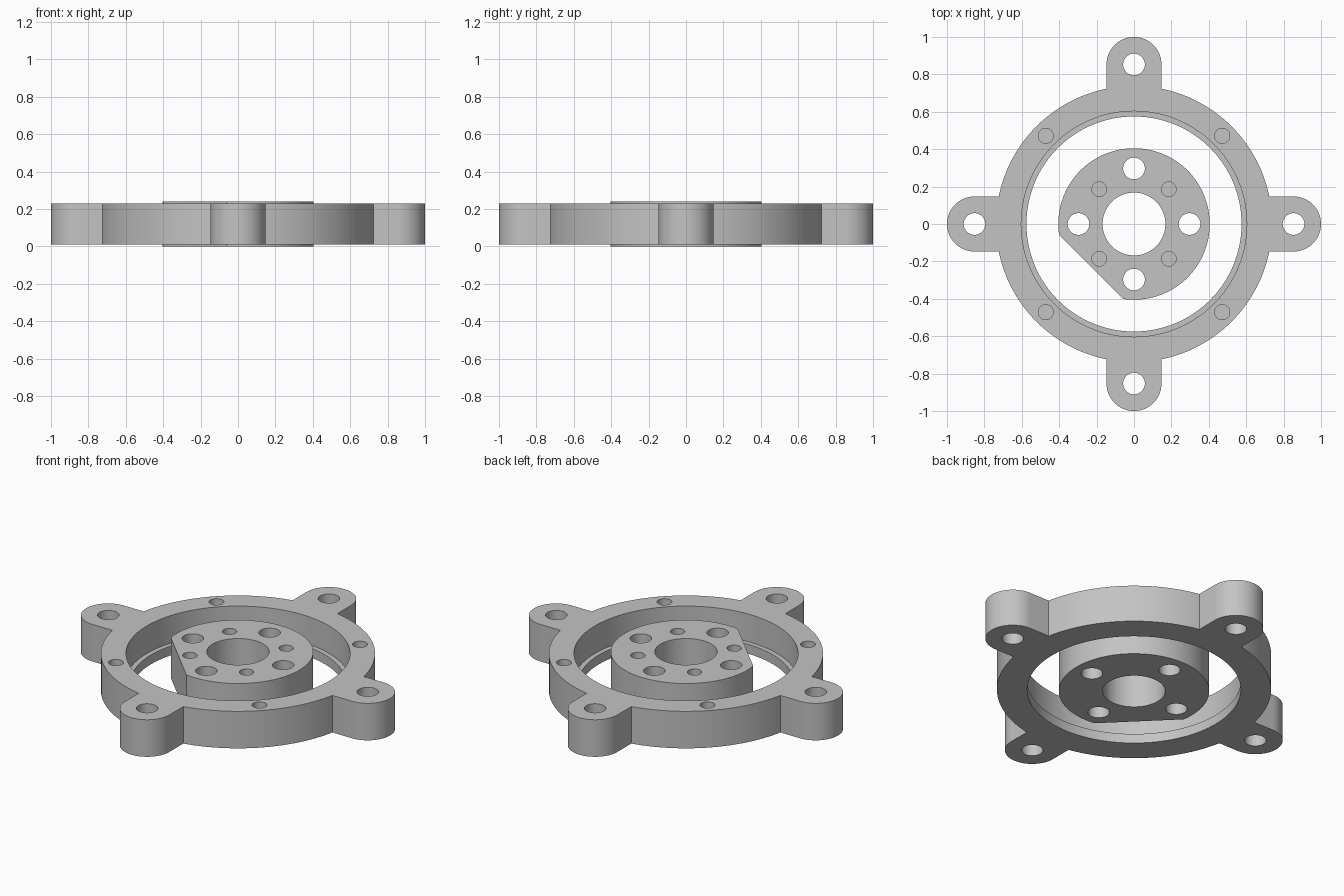
import bpy
import bmesh
from math import sin, cos, pi, asin, atan2, sqrt, radians

if "Cube" in bpy.data.objects:
    bpy.data.objects.remove(bpy.data.objects["Cube"], do_unlink=True)

metal = bpy.data.materials.new("plain grey")
GREY = (0.55, 0.55, 0.55, 1)
metal.use_nodes = True
metal.diffuse_color = GREY
for node in metal.node_tree.nodes:
    if node.type == 'BSDF_PRINCIPLED':
        node.inputs["Base Color"].default_value = GREY


def arc(cx, cy, r, start, end, steps):
    """Points along an arc, both ends included."""
    angles = [start + (end - start) * i / steps for i in range(steps + 1)]
    return [(cx + r * cos(a), cy + r * sin(a)) for a in angles]


def add_prism(bm, outline, z0, z1):
    """Closed solid made by extruding a counter-clockwise outline."""
    low = [bm.verts.new((x, y, z0)) for x, y in outline]
    high = [bm.verts.new((x, y, z1)) for x, y in outline]
    bm.faces.new(low[::-1])
    bm.faces.new(high)
    for i in range(len(low)):
        j = (i + 1) % len(low)
        bm.faces.new((low[i], low[j], high[j], high[i]))


def solid(name, prisms):
    bm = bmesh.new()
    for outline, z0, z1 in prisms:
        add_prism(bm, outline, z0, z1)
    mesh = bpy.data.meshes.new(name)
    bm.to_mesh(mesh)
    bm.free()
    mesh.materials.append(metal)
    obj = bpy.data.objects.new(name, mesh)
    bpy.context.collection.objects.link(obj)
    return obj


def hole(x, y, r, z0, z1, steps=48):
    return arc(x, y, r, 0, 2 * pi * (1 - 1 / steps), steps - 1), z0, z1


def hole_pattern(distance, r, z0, z1, offset=0):
    """Four equal holes around the centre."""
    return [hole(distance * cos(offset + k * pi / 2),
                 distance * sin(offset + k * pi / 2), r, z0, z1) for k in range(4)]


def cut(obj, prisms):
    cutter = solid("cutter", prisms)
    cutter.hide_render = True
    mod = obj.modifiers.new("cut", 'BOOLEAN')
    mod.operation = 'DIFFERENCE'
    mod.solver = 'EXACT'
    mod.object = cutter
    select(obj)
    bpy.ops.object.modifier_apply(modifier=mod.name)
    bpy.data.objects.remove(cutter, do_unlink=True)


def select(obj):
    bpy.ops.object.select_all(action='DESELECT')
    obj.select_set(True)
    bpy.context.view_layer.objects.active = obj


BELOW, ABOVE = -0.2, 0.5
RING_LOW, RING_TOP, HUB_TOP = 0.01, 0.23, 0.24
RING_R, EAR_R, EAR_AT = 0.738, 0.147, 0.853
BLIND = 0.12

# Outer ring outline with four rounded mounting ears
outline = []
side = asin(EAR_R / RING_R)
for k in range(4):
    turn = k * pi / 2
    ear = arc(EAR_AT, 0, EAR_R, -pi / 2, pi / 2, 32)
    outline += [(x * cos(turn) - y * sin(turn), x * sin(turn) + y * cos(turn))
                for x, y in ear]
    outline += arc(0, 0, RING_R, turn + side, turn + pi / 2 - side, 32)
ring = solid("mounting_ring", [(outline, RING_LOW, RING_TOP)])

# Ring bore with a thin lip at the bottom, ear holes and blind holes
cut(ring, [hole(0, 0, 0.575, BELOW, ABOVE, 128)]
    + hole_pattern(EAR_AT, 0.058, BELOW, ABOVE)
    + hole_pattern(0.667, 0.04, RING_TOP - BLIND, ABOVE, pi / 4))
cut(ring, [hole(0, 0, 0.603, 0.066, ABOVE, 128)])

# Centre hub with one flat on its front right side
HUB_R = 0.405
half_flat = atan2(sqrt(HUB_R ** 2 - 0.325 ** 2), 0.325)
flat_at = -3 * pi / 4
hub_outline = arc(0, 0, HUB_R, flat_at + half_flat, flat_at + 2 * pi - half_flat, 100)
hub = solid("centre_hub", [(hub_outline, 0, HUB_TOP)])
cut(hub, [hole(0, 0, 0.168, BELOW, ABOVE, 72)]
    + hole_pattern(0.297, 0.058, BELOW, ABOVE)
    + hole_pattern(0.263, 0.039, HUB_TOP - BLIND, ABOVE, pi / 4))

# Smooth curved walls, crisp edges
for obj in (ring, hub):
    select(obj)
    bpy.ops.object.shade_smooth_by_angle(angle=radians(30))
